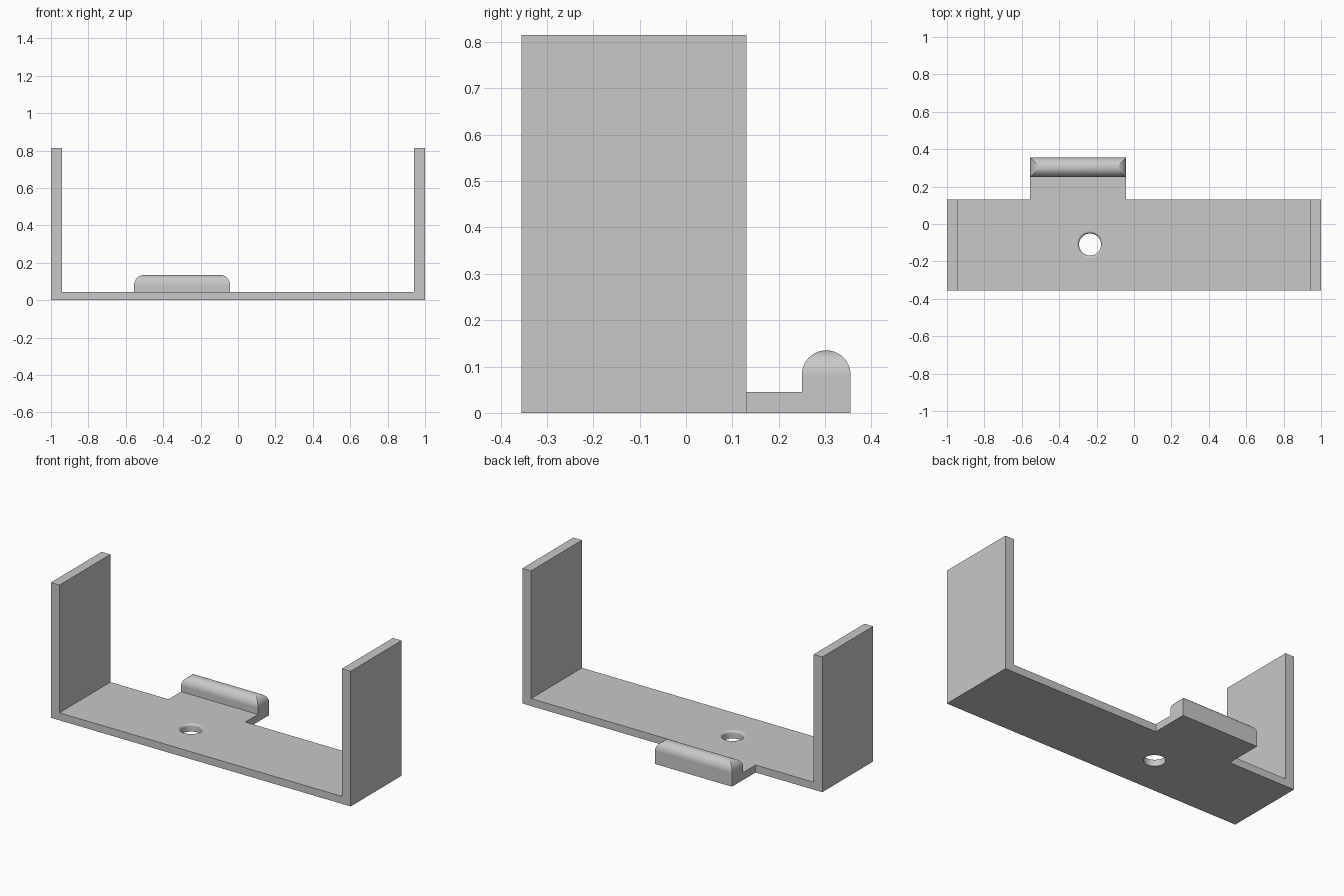
import bpy, bmesh, math

cube = bpy.data.objects.get("Cube")
if cube:
    bpy.data.objects.remove(cube, do_unlink=True)

grey = bpy.data.materials.new("plain grey")
grey.use_nodes = True
grey.diffuse_color = (0.58, 0.58, 0.58, 1)
grey.node_tree.nodes["Principled BSDF"].inputs["Base Color"].default_value = grey.diffuse_color

STEPS = 10
FRONT, BACK, REAR = -0.355, 0.13, 0.355
FLOOR, WALL, HEIGHT = 0.045, 0.058, 0.815
TAB_L, TAB_R = -0.555, -0.042


def loft(name, rings):
    """Closed solid from a stack of rings with equal point counts."""
    bm = bmesh.new()
    loops = [[bm.verts.new(p) for p in ring] for ring in rings]
    n = len(loops[0])
    for a, b in zip(loops, loops[1:]):
        for i in range(n):
            j = (i + 1) % n
            bm.faces.new((a[i], a[j], b[j], b[i]))
    bm.faces.new(loops[0][::-1])
    bm.faces.new(loops[-1])
    bmesh.ops.remove_doubles(bm, verts=bm.verts, dist=1e-5)
    bmesh.ops.recalc_face_normals(bm, faces=bm.faces)
    mesh = bpy.data.meshes.new(name)
    bm.to_mesh(mesh)
    bm.free()
    mesh.materials.append(grey)
    obj = bpy.data.objects.new(name, mesh)
    bpy.context.collection.objects.link(obj)
    return obj


def rect(x0, x1, y0, y1, z):
    return [(x0, y0, z), (x1, y0, z), (x1, y1, z), (x0, y1, z)]


def combine(target, other, operation):
    """Apply a boolean and remove the helper."""
    other.hide_render = True
    mod = target.modifiers.new(operation, 'BOOLEAN')
    mod.operation, mod.object, mod.solver = operation, other, 'EXACT'
    bpy.context.view_layer.objects.active = target
    bpy.ops.object.modifier_apply(modifier=mod.name)
    bpy.data.objects.remove(other, do_unlink=True)


# U-shaped body: floor and two side walls
inner = 1 - WALL
profile = [(-1, 0), (1, 0), (1, HEIGHT), (inner, HEIGHT), (inner, FLOOR),
           (-inner, FLOOR), (-inner, HEIGHT), (-1, HEIGHT)]
bracket = loft("bracket", [[(x, y, z) for x, z in profile] for y in (FRONT, BACK)])

# Rear tab, overlapping into the floor and the lip
tab = loft("tab", [rect(TAB_L, TAB_R, 0, 0.3, z) for z in (0, FLOOR)])
combine(bracket, tab, 'UNION')

# Raised lip with a rounded, mitred top
lip_front, lip_top = 0.25, 0.135
r = (REAR - lip_front) / 2
rings = [rect(TAB_L, TAB_R, lip_front, REAR, 0)]
for k in range(STEPS + 1):
    t = math.pi / 2 * k / STEPS
    d = r * (1 - math.cos(t))
    rings.append(rect(TAB_L + d, TAB_R - d, lip_front + d, REAR - d,
                      lip_top - r + r * math.sin(t)))
# The last ring closes to a ridge line, so leave a hair of width
rings[-1] = rect(TAB_L + r, TAB_R - r, lip_front + r - 0.0005, REAR - r + 0.0005, lip_top)
lip = loft("lip", rings)
combine(bracket, lip, 'UNION')

# Screw hole with a rounded upper rim
hole_r, rim = 0.059, 0.014
steps = [(hole_r, -0.05)]
for k in range(STEPS + 1):
    t = math.pi / 2 * k / STEPS
    steps.append((hole_r + rim * (1 - math.cos(t)), FLOOR - rim + rim * math.sin(t)))
steps.append((hole_r + rim, 0.1))
cutter = loft("hole_cutter", [
    [(-0.235 + q * math.cos(a), -0.11 + q * math.sin(a), z)
     for a in [math.tau * i / 48 for i in range(48)]] for q, z in steps])
combine(bracket, cutter, 'DIFFERENCE')

# Smooth the curved faces only; keep mitres and corners crisp
bm = bmesh.new()
bm.from_mesh(bracket.data)
for f in bm.faces:
    f.smooth = max(abs(c) for c in f.normal) < 0.9999
for e in bm.edges:
    e.smooth = len(e.link_faces) == 2 and e.calc_face_angle() < math.radians(13)
bm.to_mesh(bracket.data)
bm.free()
